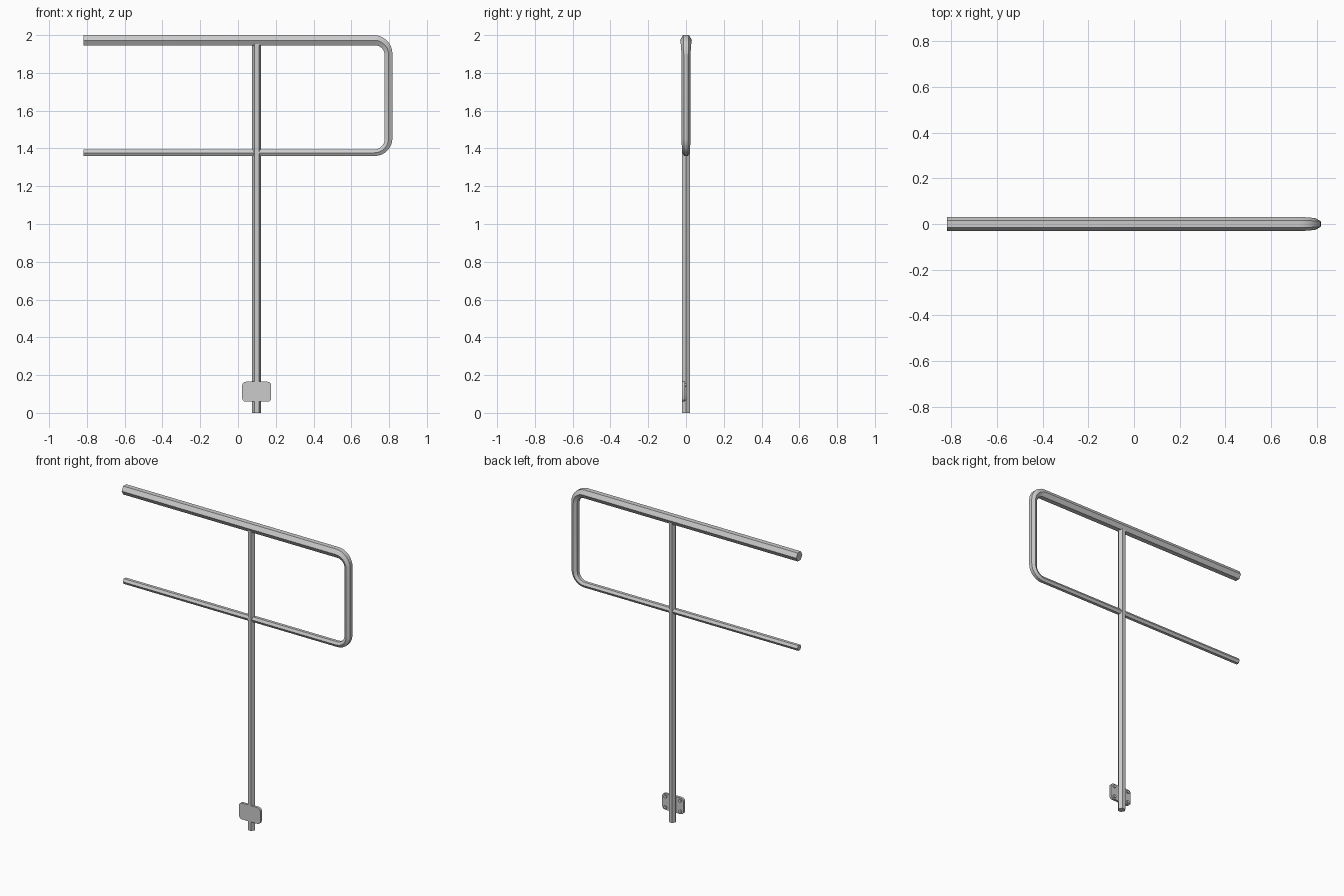
import bpy, bmesh
from math import sin, cos, pi, radians
from mathutils import Vector

if "Cube" in bpy.data.objects:
    bpy.data.objects.remove(bpy.data.objects["Cube"])

POST_X = 0.098


def finish(bm, name):
    bmesh.ops.recalc_face_normals(bm, faces=bm.faces)
    me = bpy.data.meshes.new(name)
    bm.to_mesh(me)
    bm.free()
    ob = bpy.data.objects.new(name, me)
    bpy.context.collection.objects.link(ob)
    bpy.ops.object.select_all(action='DESELECT')
    ob.select_set(True)
    bpy.context.view_layer.objects.active = ob
    bpy.ops.object.shade_smooth_by_angle(angle=radians(35))
    return ob


def sweep(name, stations, sides=6):
    """Stations are (centre, side axis, radius); the corners start on +y."""
    bm = bmesh.new()
    rings = []
    for c, n, r in stations:
        rings.append([bm.verts.new(c + r * (cos(2 * pi * i / sides) * Vector((0, 1, 0))
                                            + sin(2 * pi * i / sides) * n))
                      for i in range(sides)])
    for a, b in zip(rings, rings[1:]):
        for i in range(sides):
            j = (i + 1) % sides
            bm.faces.new((a[i], a[j], b[j], b[i]))
    bm.faces.new(rings[0])
    bm.faces.new(rings[-1])
    return finish(bm, name)


# Handrail loop: thick top rail, tapering round the end into the thin lower rail
LEFT, RIGHT, TOP, LOW, BEND, STEPS = -0.8175, 0.797, 1.9727, 1.377, 0.075, 7
R_TOP, R_END, R_LOW = 0.0315, 0.0237, 0.0195
stations = [(Vector((LEFT, 0, TOP)), Vector((0, 0, 1)), R_TOP)]
for cz, start, r0, r1 in ((TOP - BEND, 90, R_TOP, R_END), (LOW + BEND, 0, R_END, R_LOW)):
    for k in range(STEPS + 1):
        t = k / STEPS
        a = radians(start - 90 * t)
        n = Vector((cos(a), 0, sin(a)))
        stations.append((Vector((RIGHT - BEND, 0, cz)) + BEND * n, n, r0 + (r1 - r0) * t))
stations.append((Vector((LEFT, 0, LOW)), Vector((0, 0, -1)), R_LOW))
sweep("handrail_loop", stations)

# Post: six-sided, corners on the left and right, flat to the front
bm = bmesh.new()
ring = [bm.verts.new((POST_X + 0.0238 * cos(i * pi / 3), 0.0238 * sin(i * pi / 3), 0))
        for i in range(6)]
base = bm.faces.new(ring)
ext = bmesh.ops.extrude_face_region(bm, geom=[base])
bmesh.ops.translate(bm, vec=(0, 0, 1.955),
                    verts=[v for v in ext["geom"] if isinstance(v, bmesh.types.BMVert)])
if base.is_valid is False or len(bm.faces) < 8:
    bm.faces.new(ring)
finish(bm, "post")

# Mounting plate with rounded corners
bm = bmesh.new()
bmesh.ops.create_cube(bm, size=1)
bmesh.ops.scale(bm, vec=(0.154, 0.016, 0.106), verts=bm.verts)
bmesh.ops.translate(bm, vec=(POST_X + 0.001, -0.0135, 0.112), verts=bm.verts)
corners = [e for e in bm.edges if abs(e.verts[0].co.y - e.verts[1].co.y) > 0.01]
bmesh.ops.bevel(bm, geom=corners, offset=0.02, segments=3, profile=0.5, affect='EDGES')
finish(bm, "mounting_plate")

# Four bolt heads on the back of the plate
for sx in (-1, 1):
    for z in (0.077, 0.147):
        sweep("bolt_head", [(Vector((0, 0, 0)), Vector((0, 0, 1)), 0.011)] * 2, 6).name = "tmp"
        ob = bpy.context.object
        bpy.data.objects.remove(ob)
        bm = bmesh.new()
        bmesh.ops.create_cone(bm, cap_ends=True, segments=8, radius1=0.011, radius2=0.011, depth=0.01)
        for v in bm.verts:
            x, y, h = v.co
            v.co = (POST_X + sx * 0.053 + x, -0.003 + h, z + y)
        finish(bm, "bolt_head")
